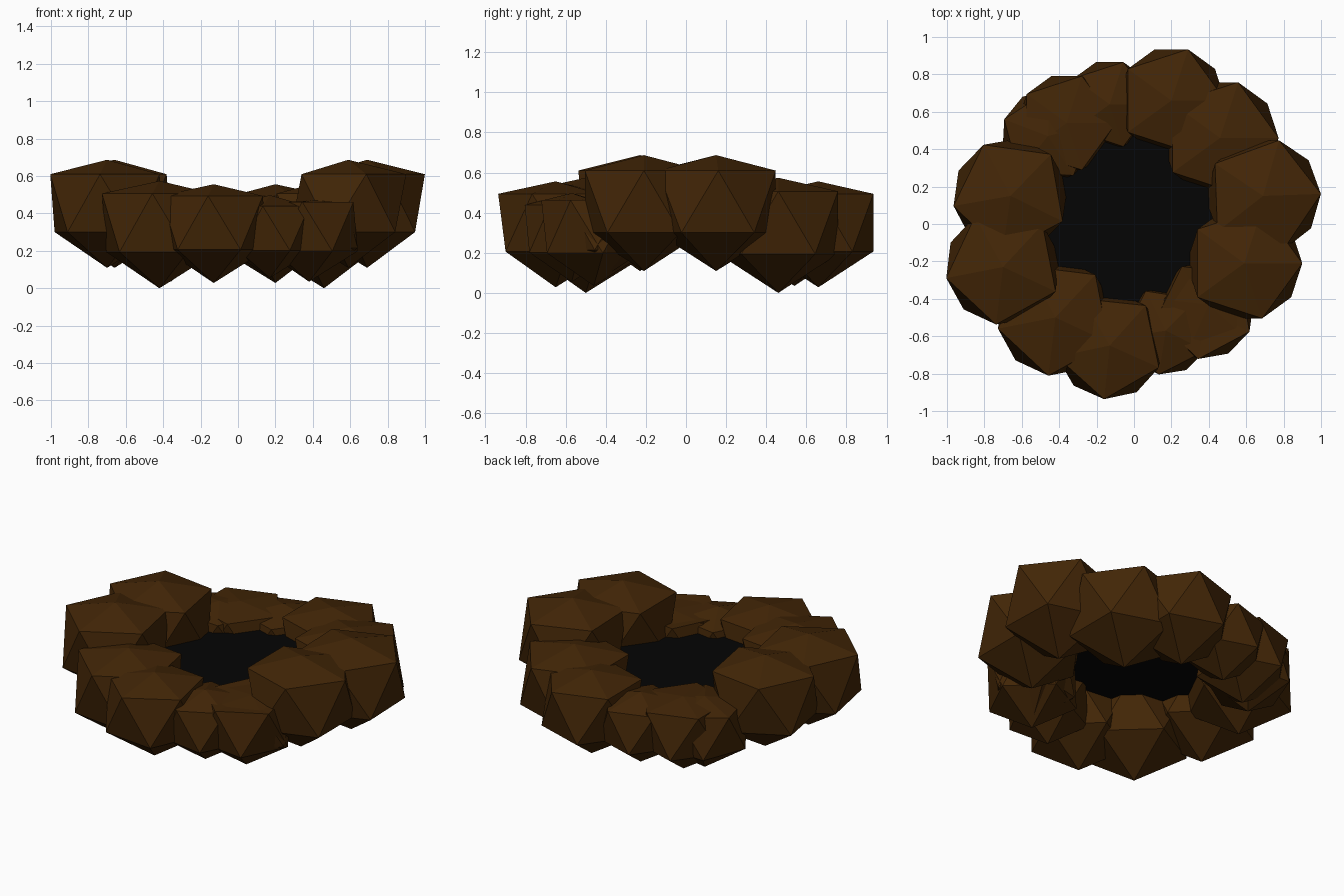
import bpy, bmesh
from math import radians
from mathutils import Matrix

if "Cube" in bpy.data.objects:
    bpy.data.objects.remove(bpy.data.objects["Cube"])


def material(name, colour):
    m = bpy.data.materials.new(name)
    m.diffuse_color = colour
    m.use_nodes = True
    m.node_tree.nodes["Principled BSDF"].inputs["Base Color"].default_value = m.diffuse_color
    return m


brown = material("brown_stone", (0.055, 0.019, 0.002, 1))
black = material("black_pool", (0.0013, 0.0013, 0.0013, 1))


def finish(bm, name, mat, loc):
    me = bpy.data.meshes.new(name)
    bm.to_mesh(me)
    bm.free()
    me.materials.append(mat)
    ob = bpy.data.objects.new(name, me)
    ob.location = loc
    bpy.context.collection.objects.link(ob)
    return ob


def stone(name, x, y, z, r, phase, apex=0.67):
    """Twenty-sided stone whose top point is pressed down to apex * r."""
    bm = bmesh.new()
    bmesh.ops.create_icosphere(bm, subdivisions=1, radius=r)
    top = max(bm.verts, key=lambda v: v.co.z)
    top.co.z = apex * r
    # turn so that one upper corner points along the phase angle
    corner = max((v for v in bm.verts if v is not top and v.co.z > 0),
                 key=lambda v: v.co.x)
    turn = radians(phase) - corner.co.xy.angle_signed((1, 0))
    bmesh.ops.rotate(bm, verts=bm.verts, matrix=Matrix.Rotation(turn, 3, 'Z'))
    return finish(bm, name, brown, (x, y, z))


# Tall stones on the left and right
for i, (x, y, p) in enumerate([(0.69, 0.15, 2), (0.59, -0.21, 0),
                               (-0.66, 0.15, 46), (-0.70, -0.23, 47)]):
    stone(f"tall_stone_{i + 1}", x, y, 0.455, 0.346, p)

# Low stones along the front and back
for i, (x, y, r, p) in enumerate([(-0.42, -0.50, 0.35, 47), (0.46, 0.46, 0.35, 0),
                                  (-0.13, -0.65, 0.322, 48), (0.20, 0.66, 0.322, 0)]):
    stone(f"low_stone_{i + 1}", x, y, 0.35, r, p, 0.64)

# Small stones filling the gaps
for i, (x, y, p) in enumerate([(0.17, -0.57, 45), (-0.13, 0.64, 0)]):
    stone(f"small_stone_{i + 1}", x, y, 0.32, 0.265, p)

# Broken stones with a sunken top, each with a chip beside it
for i, (x, y, p, apex) in enumerate([(0.38, -0.46, 46, 0.4), (-0.36, 0.54, 0, 0.55)]):
    stone(f"broken_stone_{i + 1}", x, y, 0.33, 0.295, p, apex)
stone("stone_chip_1", 0.40, -0.43, 0.335, 0.27, 30, 0.5)
stone("stone_chip_2", -0.46, 0.47, 0.325, 0.28, 15, 0.6)

# Dark pool inside the ring
bm = bmesh.new()
bmesh.ops.create_circle(bm, cap_ends=True, segments=24, radius=0.56)
finish(bm, "pool", black, (0, 0.02, 0.40))
